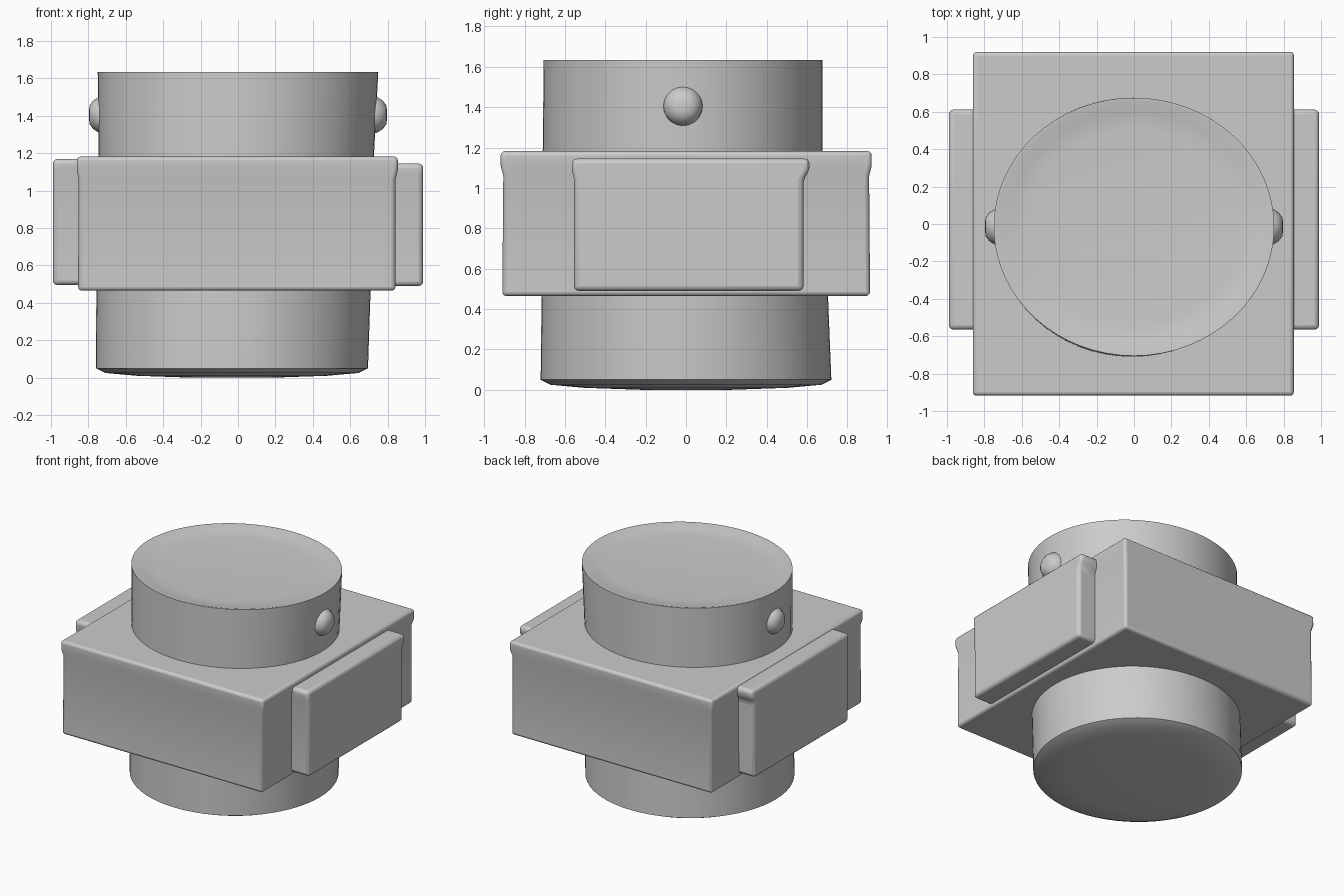
import bpy, bmesh, math
from mathutils import Vector

if "Cube" in bpy.data.objects:
    bpy.data.objects.remove(bpy.data.objects["Cube"])


def finish(name, bm, angle=35, bevel=0):
    bmesh.ops.recalc_face_normals(bm, faces=bm.faces)
    me = bpy.data.meshes.new(name)
    bm.to_mesh(me)
    bm.free()
    ob = bpy.data.objects.new(name, me)
    bpy.context.collection.objects.link(ob)
    if bevel:
        mod = ob.modifiers.new("soft_edges", 'BEVEL')
        mod.width = bevel
        mod.segments = 3
        mod.limit_method = 'ANGLE'
    bpy.ops.object.select_all(action='DESELECT')
    ob.select_set(True)
    bpy.context.view_layer.objects.active = ob
    bpy.ops.object.shade_smooth_by_angle(angle=math.radians(angle))
    return ob


def loft(name, rings, **kw):
    """Skin a stack of equal-length point rings and cap both ends."""
    bm = bmesh.new()
    loops = [[bm.verts.new(p) for p in r] for r in rings]
    n = len(loops[0])
    for a, b in zip(loops, loops[1:]):
        for i in range(n):
            j = (i + 1) % n
            bm.faces.new((a[i], a[j], b[j], b[i]))
    bm.faces.new(loops[0][::-1])
    bm.faces.new(loops[-1])
    return finish(name, bm, **kw)


def ellipse(x0, x1, y0, y1, z, s=1.0, n=64):
    cx, cy = (x0 + x1) / 2, (y0 + y1) / 2
    rx, ry = (x1 - x0) / 2 * s, (y1 - y0) / 2 * s
    return [(cx + rx * math.cos(2 * math.pi * i / n),
             cy + ry * math.sin(2 * math.pi * i / n), z) for i in range(n)]


def rect(x0, x1, y0, y1, z):
    return [(x0, y0, z), (x1, y0, z), (x1, y1, z), (x0, y1, z)]


# Main block with a faint lip at its top
loft("body_block", [
    rect(-0.855, 0.842, -0.91, 0.912, 0.465),
    rect(-0.852, 0.842, -0.905, 0.907, 1.06),
    rect(-0.862, 0.855, -0.918, 0.92, 1.11),
    rect(-0.862, 0.855, -0.918, 0.92, 1.182)], bevel=0.02)

# Plates on both sides
for name, x0, x1, z0, z1 in (("left_plate", -0.99, -0.8, 0.495, 1.17),
                             ("right_plate", 0.8, 0.99, 0.49, 1.145)):
    loft(name, [
        rect(x0, x1, -0.555, 0.582, z0),
        rect(x0, x1, -0.555, 0.582, z1 - 0.1),
        rect(x0, x1, -0.565, 0.612, z1 - 0.06),
        rect(x0, x1, -0.565, 0.612, z1)], bevel=0.03)

# Upper drum with a slightly dished lid
top = (-0.75, 0.75, -0.705, 0.675)
loft("upper_drum", [
    ellipse(-0.745, 0.725, -0.71, 0.675, 1.15),
    ellipse(*top, 1.635),
    ellipse(*top, 1.635, 0.98),
    ellipse(*top, 1.618, 0.9),
    ellipse(*top, 1.61, 0.75)])

# Lower drum with a shallow domed underside
low = (-0.76, 0.695, -0.72, 0.72)
loft("lower_drum", [
    ellipse(*low, 0.0, 0.3),
    ellipse(*low, 0.01, 0.7),
    ellipse(*low, 0.025, 0.93),
    ellipse(*low, 0.05),
    ellipse(-0.757, 0.71, -0.715, 0.702, 0.5)])

# Small rounded knobs on the upper drum
for side, name in ((-1, "left_knob"), (1, "right_knob")):
    rings = []
    for x, r in ((0.68, 0.105), (0.745, 0.095), (0.775, 0.075), (0.793, 0.05), (0.797, 0.02)):
        rings.append([(side * x, -0.015 + r * math.cos(math.tau * i / 20),
                       1.405 + r * math.sin(math.tau * i / 20)) for i in range(20)])
    loft(name, rings, angle=50)
